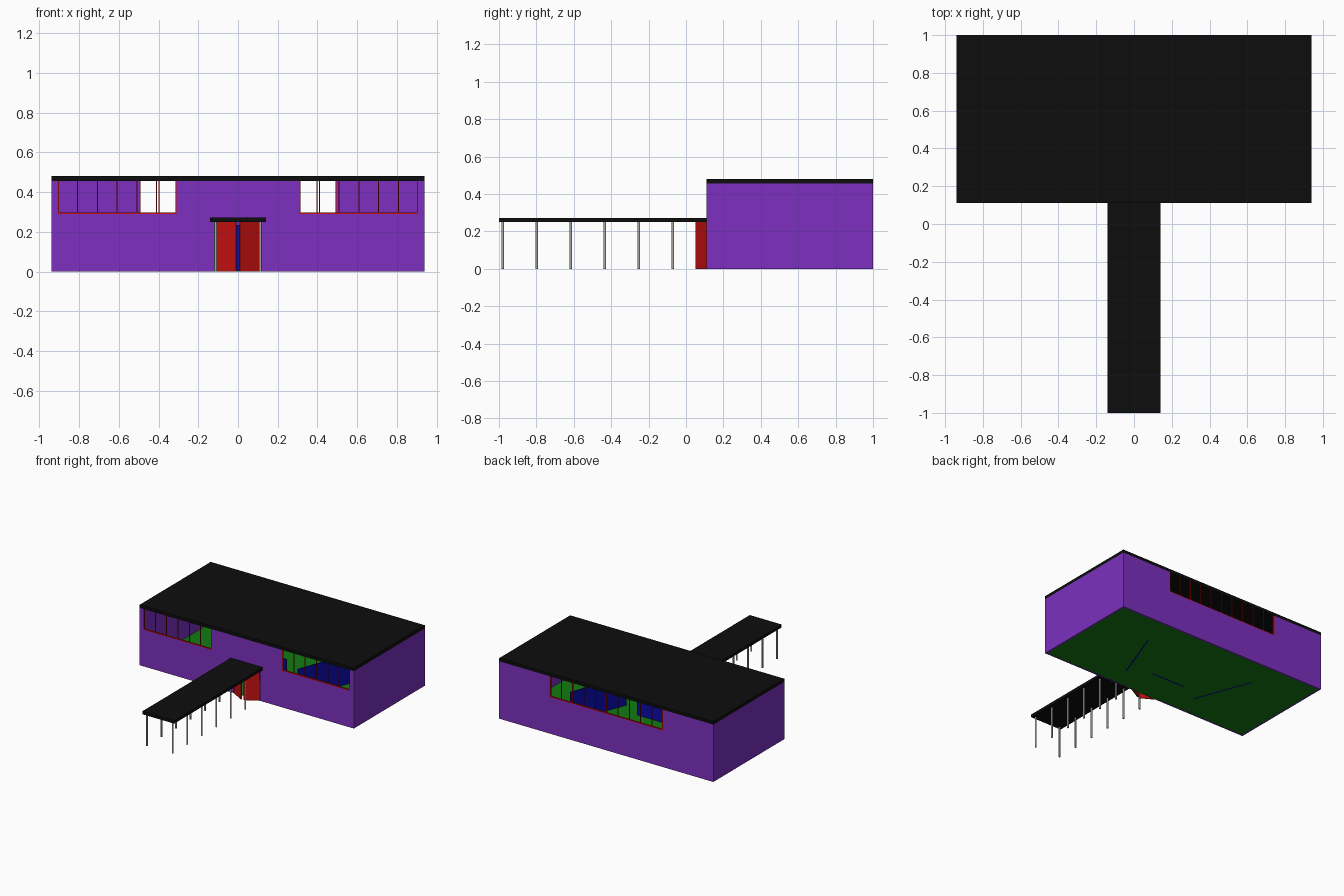
import bpy, bmesh, math
from mathutils import Matrix, Vector

if "Cube" in bpy.data.objects:
    bpy.data.objects.remove(bpy.data.objects["Cube"])

W, YF, YB, H, T = 0.94, 0.11, 1.0, 0.455, 0.012   # half width, front, back, wall height, thickness
SILL = 0.29


def material(name, rgb):
    m = bpy.data.materials.new(name)
    m.diffuse_color = (*rgb, 1)
    m.use_nodes = True
    m.node_tree.nodes["Principled BSDF"].inputs["Base Color"].default_value = m.diffuse_color
    return m


PURPLE = material("purple", (0.2, 0.03, 0.52))
RED = material("red", (0.55, 0.005, 0.005))
BLACK = material("black", (0.004, 0.004, 0.004))
GREEN = material("green", (0.006, 0.2, 0.006))
BLUE = material("blue", (0.003, 0.003, 0.4))
STEEL = material("steel", (0.4, 0.39, 0.37))


def finish(bm, name, mat):
    bmesh.ops.recalc_face_normals(bm, faces=bm.faces)
    me = bpy.data.meshes.new(name)
    bm.to_mesh(me)
    bm.free()
    me.materials.append(mat)
    ob = bpy.data.objects.new(name, me)
    bpy.context.collection.objects.link(ob)
    return ob


def add_box(bm, x0, x1, y0, y1, z0, z1):
    mat = Matrix.Translation(((x0 + x1) / 2, (y0 + y1) / 2, (z0 + z1) / 2))
    mat = mat @ Matrix.Diagonal((x1 - x0, y1 - y0, z1 - z0, 1))
    bmesh.ops.create_cube(bm, size=1, matrix=mat)


def box(name, mat, *dims):
    bm = bmesh.new()
    add_box(bm, *dims)
    return finish(bm, name, mat)


def wall(name, outline, y0, y1):
    """Extrude an x-z outline from y0 to y1."""
    bm = bmesh.new()
    face = bm.faces.new([bm.verts.new((x, y0, z)) for x, z in outline])
    ext = bmesh.ops.extrude_face_region(bm, geom=[face])
    verts = [v for v in ext["geom"] if isinstance(v, bmesh.types.BMVert)]
    bmesh.ops.translate(bm, verts=verts, vec=(0, y1 - y0, 0))
    return finish(bm, name, PURPLE)


def panel(name, mat, a, b, thick, z0, z1):
    """Upright slab standing on the plan line a-b."""
    a, b = Vector(a), Vector(b)
    d, mid = b - a, (a + b) / 2
    bm = bmesh.new()
    m = (Matrix.Translation((mid.x, mid.y, (z0 + z1) / 2))
         @ Matrix.Rotation(math.atan2(d.y, d.x), 4, 'Z')
         @ Matrix.Diagonal((d.length, thick, z1 - z0, 1)))
    bmesh.ops.create_cube(bm, size=1, matrix=m)
    return finish(bm, name, mat)


def window_frame(name, x0, x1, y0, y1, panes):
    """Sill rail, end posts and thin mullions."""
    bm = bmesh.new()
    add_box(bm, x0, x1, y0, y1, SILL, SILL + 0.007)
    for i in range(panes + 1):
        x = x0 + (x1 - x0) * i / panes
        if i in (0, panes):
            s = 0.006 if i == 0 else -0.006
            add_box(bm, min(x, x + s), max(x, x + s), y0, y1, SILL, H)
        else:
            add_box(bm, x - 0.0025, x + 0.0025, y0 + 0.003, y1 - 0.003, SILL, H)
    return finish(bm, name, RED)


# Walls: front has two window notches and a doorway, back has one window notch
half = [(0.115, 0), (W, 0), (W, H), (0.907, H), (0.907, SILL), (0.31, SILL), (0.31, H)]
mirrored = [(-x, z) for x, z in reversed(half)]
wall("front_wall", half + mirrored + [(-0.115, 0.25), (0.115, 0.25)], YF, YF + T)
half = [(W, 0), (W, H), (0.497, H), (0.497, SILL)]
wall("back_wall", half + [(-x, z) for x, z in reversed(half)], YB - T, YB)
for side, s in (("left", -1), ("right", 1)):
    xs = sorted((s * W, s * (W - T)))
    box(side + "_wall", PURPLE, *xs, YF + T, YB - T, 0, H)

# Floor and roof
box("floor", GREEN, -W + T, W - T, YF + T, YB - T, 0.001, 0.005)
box("doorway_floor", GREEN, -0.115, 0.115, YF, YF + T, 0.001, 0.005)
box("roof", BLACK, -W, W, YF, YB, H, 0.48)

# Windows
window_frame("front_window_left", -0.907, -0.31, YF, YF + T, 6)
window_frame("front_window_right", 0.31, 0.907, YF, YF + T, 6)
window_frame("back_window", -0.497, 0.497, YB - T, YB, 10)

# Low interior partitions and the half-open double doors
panel("centre_partition", BLUE, (-0.155, 0.385), (0.155, 0.385), 0.01, 0, 0.235)
for side, s in (("left", -1), ("right", 1)):
    panel(side + "_partition", BLUE, (s * 0.32, 0.295), (s * 0.49, 0.75), 0.01, 0, 0.235)
    panel(side + "_door", RED, (s * 0.111, 0.112), (s * 0.009, 0.054), 0.008, 0, 0.249)

# Entrance canopy on two rows of round posts
box("canopy_roof", BLACK, -0.14, 0.14, -1.0, YF, 0.249, 0.272)
for side, s in (("left", -1), ("right", 1)):
    for i in range(6):
        bm = bmesh.new()
        bmesh.ops.create_cone(bm, cap_ends=True, segments=16, radius1=0.007, radius2=0.007,
                              depth=0.25, matrix=Matrix.Translation((s * 0.113, -0.98 + 0.182 * i, 0.125)))
        post = finish(bm, f"{side}_canopy_post_{i + 1}", STEEL)
        for p in post.data.polygons:
            p.use_smooth = len(p.vertices) == 4
        for e in post.data.edges:
            v = [post.data.vertices[k].co.z for k in e.vertices]
            e.use_edge_sharp = abs(v[0] - v[1]) < 1e-5
